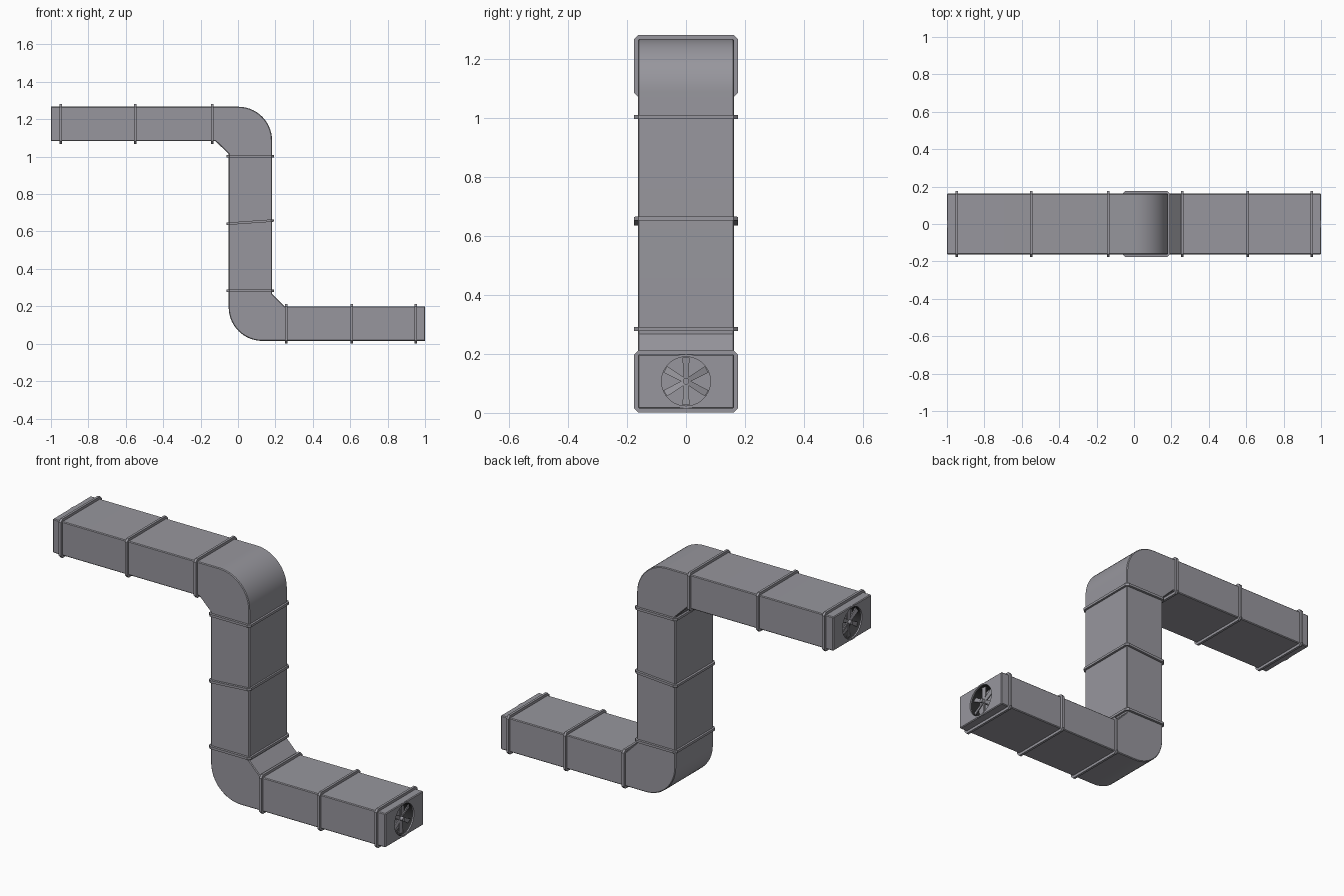
import bpy, bmesh, math
from mathutils import Matrix, Vector

if "Cube" in bpy.data.objects:
    bpy.data.objects.remove(bpy.data.objects["Cube"])

steel = bpy.data.materials.new("duct_grey")
steel.diffuse_color = (0.31, 0.306, 0.337, 1)
steel.use_nodes = True
steel.node_tree.nodes["Principled BSDF"].inputs["Base Color"].default_value = steel.diffuse_color
dark = bpy.data.materials.new("vent_dark")
dark.diffuse_color = (0.03, 0.03, 0.032, 1)
dark.use_nodes = True
dark.node_tree.nodes["Principled BSDF"].inputs["Base Color"].default_value = dark.diffuse_color
HY = 0.163                       # half depth of the duct
ZL, ZU, HZ = 0.107, 1.175, 0.092   # lower / upper run centres, half height
X0, X1 = -0.05, 0.182            # vertical run


def smooth(ob, angle=30):
    bpy.ops.object.select_all(action='DESELECT')
    ob.select_set(True)
    bpy.context.view_layer.objects.active = ob
    bpy.ops.object.shade_smooth_by_angle(angle=math.radians(angle))


def finish(bm, name, mat=steel):
    bmesh.ops.recalc_face_normals(bm, faces=bm.faces)
    me = bpy.data.meshes.new(name)
    bm.to_mesh(me)
    bm.free()
    ob = bpy.data.objects.new(name, me)
    bpy.context.collection.objects.link(ob)
    me.materials.append(mat)
    smooth(ob)
    return ob


def arc(cx, cz, r, a0, a1, n=14):
    return [(cx + r * math.cos(math.radians(a0 + (a1 - a0) * i / n)),
             cz + r * math.sin(math.radians(a0 + (a1 - a0) * i / n))) for i in range(n + 1)]


# Z-shaped duct: side outline extruded through the depth
R = 0.18
outline = [(-1, ZU + HZ)]
outline += arc(X1 - R, ZU + HZ - R, R, 90, 0)
outline += [(X1, 0.268), (0.25, ZL + HZ), (1, ZL + HZ), (1, ZL - HZ)]
outline += arc(X0 + R, ZL - HZ + R, R, 270, 180)
outline += [(X0, 1.014), (-0.12, ZU - HZ), (-1, ZU - HZ)]
bm = bmesh.new()
f = bm.faces.new([bm.verts.new((x, -HY, z)) for x, z in outline])
ext = bmesh.ops.extrude_face_region(bm, geom=[f])
bmesh.ops.translate(bm, vec=(0, 2 * HY, 0),
                    verts=[v for v in ext["geom"] if isinstance(v, bmesh.types.BMVert)])
rims = [e for e in bm.edges if abs(e.verts[0].co.y - e.verts[1].co.y) < 1e-5
        or abs(e.verts[0].co.x) > 0.99]
bmesh.ops.bevel(bm, geom=rims, offset=0.004, segments=1, affect='EDGES')
duct = finish(bm, "duct_body")


def cylinder(name, r, x0, x1, z):
    bm = bmesh.new()
    bmesh.ops.create_cone(bm, cap_ends=True, segments=40, radius1=r, radius2=r, depth=abs(x1 - x0),
                          matrix=Matrix.Translation(((x0 + x1) / 2, 0, z)) @ Matrix.Rotation(math.pi / 2, 4, 'Y'))
    return finish(bm, name)


# round fan openings cut into both ends
for s, z in ((1, ZL), (-1, ZU)):
    cut = cylinder("fan_cutter", 0.087, s * 0.94, s * 1.05, z)
    m = duct.modifiers.new("opening", 'BOOLEAN')
    m.object, m.operation, m.solver = cut, 'DIFFERENCE', 'EXACT'
    # apply ahead of the smoothing modifier, if there is one
    duct.modifiers.move(len(duct.modifiers) - 1, 0)
    bpy.context.view_layer.objects.active = duct
    bpy.ops.object.modifier_apply(modifier=m.name)
    bpy.data.objects.remove(cut)
smooth(duct)


# joint flange: chamfered rectangular ring, hu = in-plane half size
def flange(name, pos, hu, vertical=False, tilt=0):
    def loop(a, b, c):
        return [(a, b - c), (a - c, b), (c - a, b), (-a, b - c),
                (-a, c - b), (c - a, -b), (a - c, -b), (a, c - b)]
    o, i = loop(hu + 0.014, HY + 0.013, 0.015), loop(hu - 0.004, HY - 0.004, 0.002)
    t = 0.0065
    bm = bmesh.new()
    rings = [[bm.verts.new((h, v, u)) for u, v in pts]
             for pts, h in ((i, -t), (o, -t), (o, t), (i, t))]
    for k in range(4):
        a, b = rings[k], rings[(k + 1) % 4]
        for j in range(8):
            bm.faces.new((a[j], a[(j + 1) % 8], b[(j + 1) % 8], b[j]))
    rot = Matrix.Rotation((math.pi / 2 if vertical else 0) - tilt, 4, 'Y')
    bmesh.ops.transform(bm, matrix=Matrix.Translation(pos) @ rot, verts=bm.verts)
    return finish(bm, name)


for x in (-0.948, -0.55, -0.137):
    flange("upper_flange", (x, 0, ZU), HZ)
for x in (0.257, 0.608, 0.95):
    flange("lower_flange", (x, 0, ZL), HZ)
XC, HX = (X0 + X1) / 2, (X1 - X0) / 2 - 0.003
for z, tilt in ((1.003, 0), (0.65, 0.07), (0.284, 0)):
    flange("riser_flange", (XC, 0, z), HX, True, tilt)


def lathe(name, s, z, prof, mat, n=40):
    bm = bmesh.new()
    rings = [[bm.verts.new((s * h, r * math.cos(2 * math.pi * k / n), z + r * math.sin(2 * math.pi * k / n)))
              for k in range(n)] for r, h in prof]
    for a, b in zip(rings, rings[1:]):
        for k in range(n):
            bm.faces.new((a[k], a[(k + 1) % n], b[(k + 1) % n], b[k]))
    finish(bm, name, mat)


# fans: rim ring, dark inner wall, hub and six narrow blades
def fan(s, z):
    lathe("fan_rim", s, z, [(0.092, 0.99), (0.092, 1.0), (0.083, 1.0), (0.083, 0.994)], steel)
    lathe("fan_inner_wall", s, z, [(0.083, 0.994), (0.083, 0.941)], dark)
    cylinder("fan_hub", 0.011, s * 0.935, s * 0.997, z)
    bm = bmesh.new()
    for k in range(6):
        rot = Matrix.Translation((s * 0.977, 0, z)) @ Matrix.Rotation(k * math.pi / 3, 4, 'X')
        pts = [(0.002, -0.008, 0.006), (-0.002, 0.008, 0.006), (-0.003, 0.012, 0.081), (0.003, -0.012, 0.081)]
        lo, hi = ([bm.verts.new(rot @ Vector((s * (x + d), y, h))) for x, y, h in pts] for d in (-0.003, 0.003))
        bm.faces.new(lo)
        bm.faces.new(hi)
        for j in range(4):
            bm.faces.new((lo[j], lo[(j + 1) % 4], hi[(j + 1) % 4], hi[j]))
    finish(bm, "fan_blades")


fan(1, ZL)
fan(-1, ZU)
